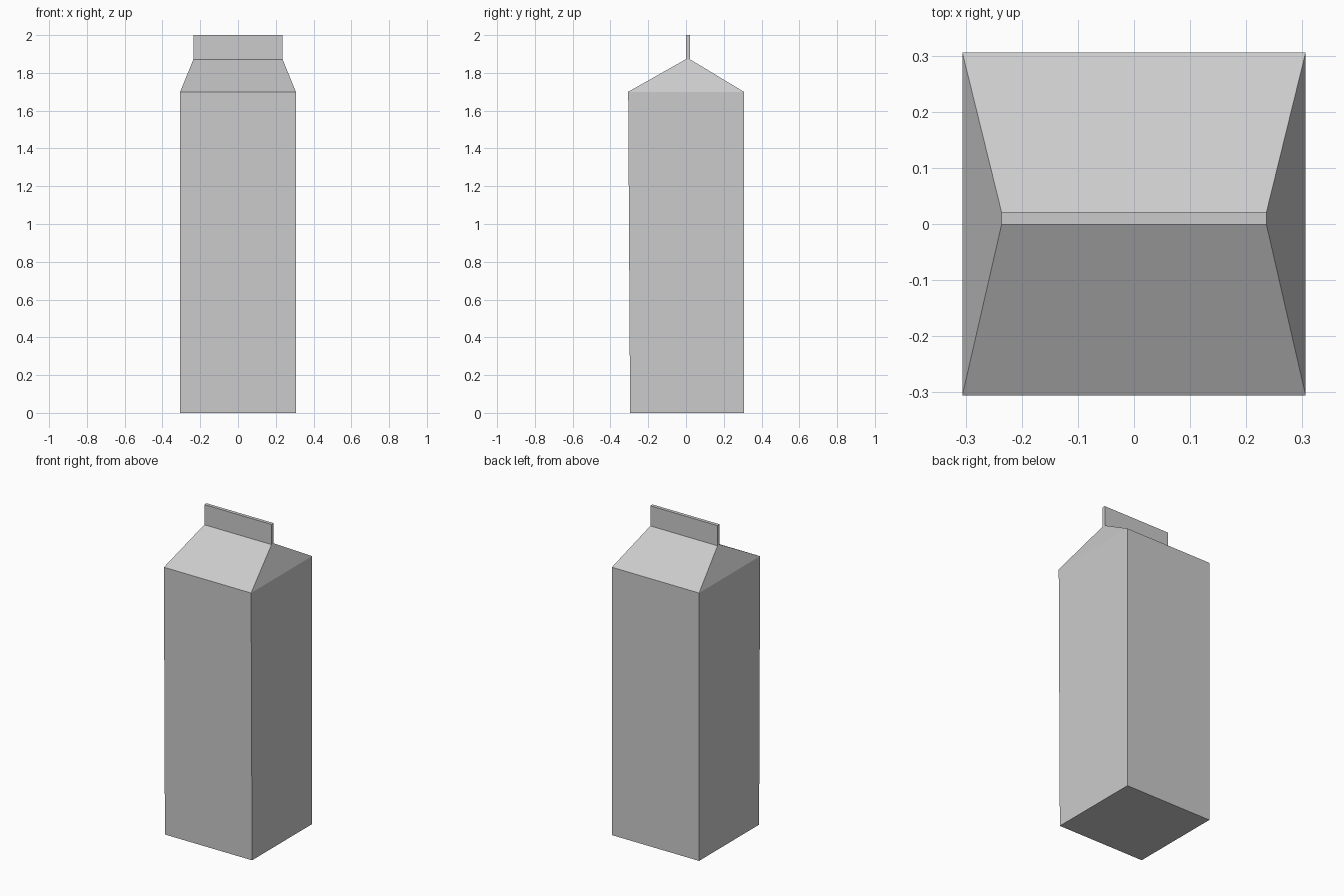
import bpy
import bmesh

if "Cube" in bpy.data.objects:
    bpy.data.objects.remove(bpy.data.objects["Cube"])

# Rectangular levels from base to top: half width, front y, back y, height
levels = [
    (0.306, -0.296, 0.306, 0.0),     # base, front edge slightly tucked in
    (0.306, -0.306, 0.306, 1.70),    # shoulder
    (0.236, -0.001, 0.021, 1.872),   # gable ridge
    (0.236, -0.001, 0.021, 2.0),     # top of sealed fin
]

bm = bmesh.new()
rings = []
for w, front, back, z in levels:
    corners = [(-w, front), (w, front), (w, back), (-w, back)]
    rings.append([bm.verts.new((x, y, z)) for x, y in corners])

# Walls, gable slopes and fin sides
for low, high in zip(rings, rings[1:]):
    for i in range(4):
        j = (i + 1) % 4
        bm.faces.new((low[i], low[j], high[j], high[i]))

# Bottom and top caps
bm.faces.new(rings[0][::-1])
bm.faces.new(rings[-1])
bmesh.ops.recalc_face_normals(bm, faces=bm.faces)

mesh = bpy.data.meshes.new("gable_top_carton")
bm.to_mesh(mesh)
bm.free()
carton = bpy.data.objects.new("gable_top_carton", mesh)
bpy.context.collection.objects.link(carton)
